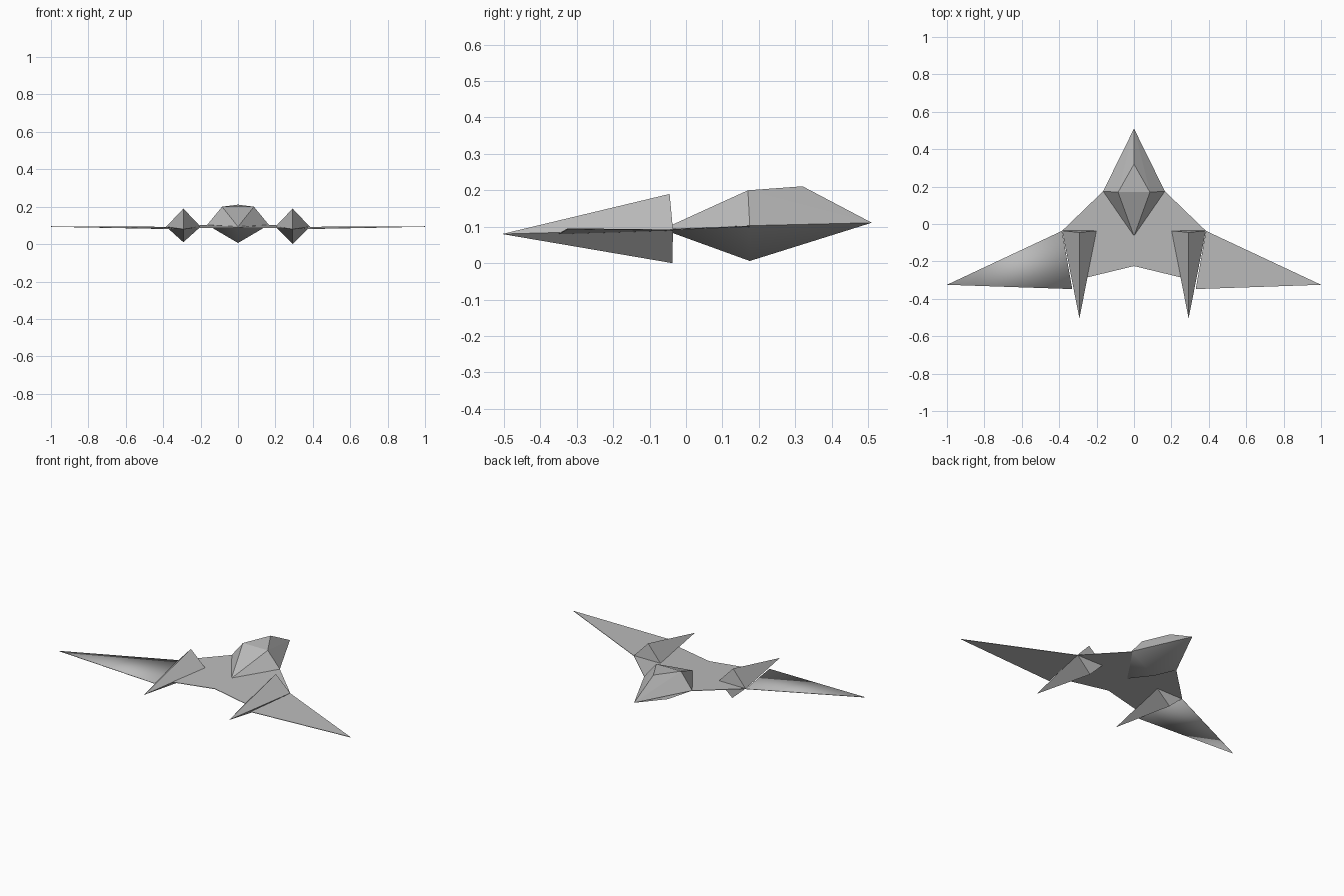
import bpy

cube = bpy.data.objects.get("Cube")
if cube:
    bpy.data.objects.remove(cube, do_unlink=True)

grey = bpy.data.materials.new("hull_grey")
grey.use_nodes = True
colour = (0.5, 0.5, 0.5, 1)
grey.diffuse_color = colour
grey.node_tree.nodes["Principled BSDF"].inputs["Base Color"].default_value = colour


def make(name, verts, faces, smooth=False):
    mesh = bpy.data.meshes.new(name)
    mesh.from_pydata(verts, [], faces)
    mesh.materials.append(grey)
    for p in mesh.polygons:
        p.use_smooth = smooth
    obj = bpy.data.objects.new(name, mesh)
    bpy.context.collection.objects.link(obj)
    return obj


def plate(name, outline, thickness=0.003, smooth=False):
    """Thin closed sheet; the outline runs counter-clockwise seen from above."""
    n = len(outline)
    top = [(x, y, z + thickness / 2) for x, y, z in outline]
    low = [(x, y, z - thickness / 2) for x, y, z in outline]
    rim = [(i, n + i, n + (i + 1) % n, (i + 1) % n) for i in range(n)]
    faces = [tuple(range(n)), tuple(reversed(range(n, 2 * n)))] + rim
    return make(name, top + low, faces, smooth)


# Cockpit body: faceted top with a raised flat ridge
nose, tail = (0, 0.51, 0.115), (0, -0.065, 0.097)
left, right = (0.165, 0.175, 0.107), (-0.165, 0.175, 0.107)
make("cockpit_top",
     [nose, tail, left, right, (0.085, 0.17, 0.204), (-0.085, 0.17, 0.204), (0, 0.32, 0.215)],
     [(4, 6, 5), (1, 4, 5), (1, 2, 4), (1, 5, 3),
      (2, 0, 4), (4, 0, 6), (3, 5, 0), (5, 6, 0)])

# Cockpit underside: softly shaded keel
make("cockpit_keel", [nose, tail, left, right, (0, 0.175, 0.01)],
     [(0, 2, 4), (2, 1, 4), (1, 3, 4), (3, 0, 4)], smooth=True)

# Central deck joining the body and the two engine pods
half = [(0.29, -0.295, 0.09), (0.29, -0.037, 0.096), (0.385, -0.037, 0.096), (0.165, 0.175, 0.105)]
mirrored = [(-x, y, z) for x, y, z in reversed(half)]
plate("central_deck", [(0, -0.225, 0.092)] + half + mirrored)

# Outer wings: the right one has rolled edges
wing = [(0.33, -0.348, 0.085), (1, -0.325, 0.098), (0.385, -0.037, 0.095)]
plate("left_wing", wing)
plate("right_wing", [(-x, y, z) for x, y, z in reversed(wing)], smooth=True)

# Engine pods: diamond front tapering to a rear spike
for side, name in ((1, "left_pod"), (-1, "right_pod")):
    cx = 0.292 * side
    low = 0.004 if side > 0 else 0.014
    make(name,
         [(cx + 0.092, -0.036, 0.097), (cx, -0.045, 0.194), (cx - 0.092, -0.036, 0.097),
          (cx, -0.037, low), (cx, -0.505, 0.084)],
         [(0, 1, 2), (0, 2, 3), (1, 0, 4), (2, 1, 4), (3, 2, 4), (0, 3, 4)])

# Rest the lowest point on the ground
for obj in bpy.context.collection.objects:
    if obj.type == "MESH":
        obj.location.z = -0.004
